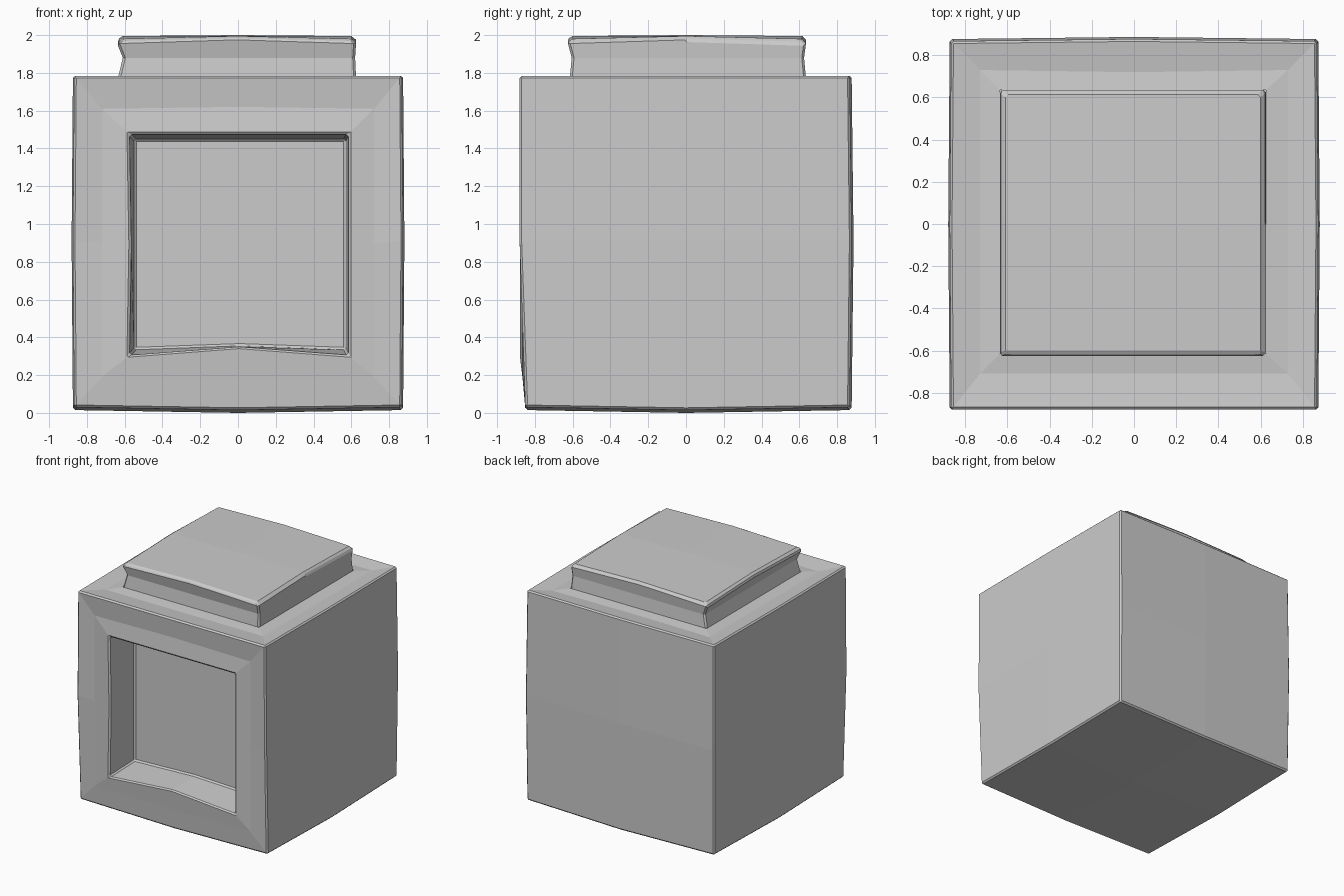
import bpy, bmesh

if "Cube" in bpy.data.objects:
    bpy.data.objects.remove(bpy.data.objects["Cube"])


def rect(l, r, b, t, bulge=(0, 0, 0, 0)):
    """Eight-point loop: four corners plus bulged side midpoints (left, right, bottom, top)."""
    mx, my = (l + r) / 2, (b + t) / 2
    dl, dr, db, dt = bulge
    return [(l, b), (mx, b + db), (r, b), (r + dr, my),
            (r, t), (mx, t + dt), (l, t), (l + dl, my)]


def loft(bm, start, loops):
    """Bridge a loop of verts through further loops of points."""
    prev = start
    for pts in loops:
        cur = [bm.verts.new(p) for p in pts]
        if prev:
            for i in range(8):
                j = (i + 1) % 8
                bm.faces.new((prev[i], prev[j], cur[j], cur[i]))
        prev = cur
    return prev


def cap(bm, loop, centre):
    """Close an eight-point loop with four quads round a centre point."""
    c = bm.verts.new(centre)
    for i in (0, 2, 4, 6):
        bm.faces.new((loop[i - 1], loop[i], loop[i + 1], c))


def finish(bm, name):
    bmesh.ops.recalc_face_normals(bm, faces=bm.faces)
    me = bpy.data.meshes.new(name)
    bm.to_mesh(me)
    bm.free()
    ob = bpy.data.objects.new(name, me)
    bpy.context.collection.objects.link(ob)
    bev = ob.modifiers.new("worn_edges", 'BEVEL')
    bev.width = 0.012
    bev.segments = 1
    bev.limit_method = 'ANGLE'
    bev.angle_limit = 0.9
    return ob


ORDER = [(-1, -1), (0, -1), (1, -1), (1, 0), (1, 1), (0, 1), (-1, 1), (-1, 0)]

# Body shell: slightly bulging cube, two quads per side
bm = bmesh.new()
shell = {}
for i in (-1, 0, 1):
    for j in (-1, 0, 1):
        for k in (-1, 0, 1):
            if (i, j, k) in ((0, 0, 0), (0, -1, 0), (0, 0, 1)):
                continue
            zeros = (i, j, k).count(0)
            x = i * (0.867 + 0.007 * zeros)
            y = j * (0.867 + 0.01 * zeros)
            if j == -1:
                y = -0.85 if k == -1 else -0.882
            z = {-1: 0.03 - 0.015 * zeros, 0: 0.91, 1: 1.785}[k]
            shell[i, j, k] = bm.verts.new((x, y, z))

for s in (-1, 1):
    cap(bm, [shell[s, a, b] for a, b in ORDER], shell[s, 0, 0].co)
cap(bm, [shell[a, 1, b] for a, b in ORDER], shell[0, 1, 0].co)
cap(bm, [shell[a, b, -1] for a, b in ORDER], shell[0, 0, -1].co)
for key in ((-1, 0, 0), (1, 0, 0), (0, 1, 0), (0, 0, -1)):
    bm.verts.remove(shell[key])

# Front frame and recess
front = [(rect(-0.72, 0.72, 0.19, 1.61, (0, 0, -0.01, 0.01)), -0.865),
         (rect(-0.575, 0.585, 0.305, 1.475, (0.01, 0, 0.045, 0)), -0.88),
         (rect(-0.55, 0.57, 0.335, 1.45, (0, 0, 0.02, 0)), -0.58)]
end = loft(bm, [shell[a, -1, b] for a, b in ORDER],
           [[(u, y, v) for u, v in pts] for pts, y in front])
cap(bm, end, (0.0, -0.58, 0.9))

# Top border, left open where the lid sits
base = rect(-0.635, 0.625, -0.615, 0.635)
loft(bm, [shell[a, b, 1] for a, b in ORDER],
     [[(u, v, 1.765) for u, v in rect(-0.73, 0.73, -0.71, 0.73, (0, 0, 0, -0.01))],
      [(u, v, 1.775) for u, v in base]])
finish(bm, "body")

# Lid: pinched slab with a shallow crowned top
bm = bmesh.new()
lid = [(base, 1.775, 0),
       (rect(-0.61, 0.62, -0.605, 0.625), 1.88, 0),
       (rect(-0.64, 0.625, -0.625, 0.635), 1.955, 0.02),
       (rect(-0.61, 0.6, -0.612, 0.615), 1.98, 0.015)]
end = loft(bm, None, [[(u, v, z + (rise if n % 2 else 0)) for n, (u, v) in enumerate(pts)]
                      for pts, z, rise in lid])
cap(bm, end, (0, 0, 2.0))
finish(bm, "lid")
